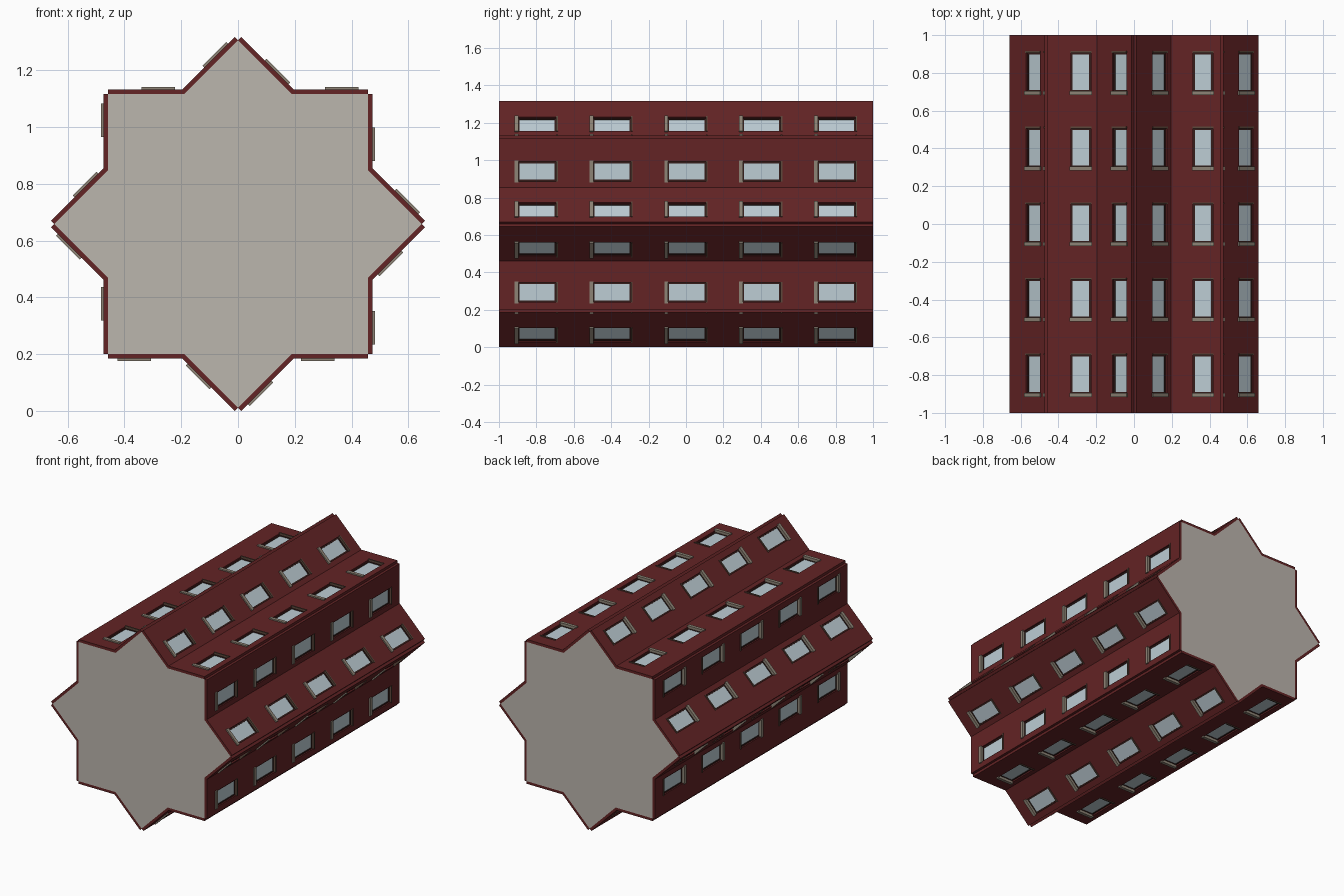
import bpy, bmesh, math
from mathutils import Matrix, Vector

if "Cube" in bpy.data.objects:
    bpy.data.objects.remove(bpy.data.objects["Cube"])

A = 0.457            # half width of the two squares that make the star
T = 0.017            # wall thickness
CZ = A * math.sqrt(2) + T * math.sqrt(0.5)   # height of the axis
INNER = A * math.tan(math.pi / 8)            # star notch, measured along a side
MID = (A + INNER) / 2
HALF = (A - INNER) / 2
WU = 0.042           # window offset across the wall
OU, OY = 0.0525, 0.103                       # window opening half sizes
ROWS = [-0.796 + 0.4 * i for i in range(5)]


def material(name, rgb):
    m = bpy.data.materials.new(name)
    m.diffuse_color = (*rgb, 1)
    m.use_nodes = True
    m.node_tree.nodes["Principled BSDF"].inputs["Base Color"].default_value = m.diffuse_color
    return m


brick = material("brick red", (0.125, 0.017, 0.018))
stone = material("sill stone", (0.27, 0.23, 0.18))
dark = material("dark frame", (0.035, 0.012, 0.010))
brown = material("brown trim", (0.11, 0.065, 0.045))
pane = material("pale glass", (0.51, 0.61, 0.66))
grey = material("end grey", (0.50, 0.465, 0.42))


def finish(name, bm, mat):
    bmesh.ops.recalc_face_normals(bm, faces=bm.faces)
    me = bpy.data.meshes.new(name)
    bm.to_mesh(me)
    bm.free()
    me.materials.append(mat)
    ob = bpy.data.objects.new(name, me)
    bpy.context.collection.objects.link(ob)


def box(bm, u0, u1, y0, y1, n0, n1):
    m = Matrix.Translation(((u0 + u1) / 2, (y0 + y1) / 2, (n0 + n1) / 2))
    bmesh.ops.create_cube(bm, size=1, matrix=m @ Matrix.Diagonal((u1 - u0, y1 - y0, n1 - n0, 1)))


def around(name, build, mat):
    """Repeat one wall part on all 16 faces of the star."""
    bm = bmesh.new()
    for k in range(8):
        th = k * math.pi / 4
        t = Vector((math.cos(th), 0, -math.sin(th)))
        n = Vector((math.sin(th), 0, math.cos(th)))
        for side in (-1, 1):
            o = Vector((0, 0, CZ)) + n * A + t * MID * side
            m = Matrix((t, (0, 1, 0), n)).transposed().to_4x4()
            m.translation = o
            part = bmesh.new()
            build(part)
            part.transform(m)
            tmp = bpy.data.meshes.new("tmp")
            part.to_mesh(tmp)
            part.free()
            bm.from_mesh(tmp)
            bpy.data.meshes.remove(tmp)
    finish(name, bm, mat)


# Wall panel: a grid with the window cells left open, then thickened
def wall(bm):
    us = [-HALF, WU - OU, WU + OU, HALF]
    ys = [-1] + [c + s * OY for c in ROWS for s in (-1, 1)] + [1]
    v = [[bm.verts.new((u, y, 0)) for y in ys] for u in us]
    for i in range(3):
        for j in range(len(ys) - 1):
            if not (i == 1 and j % 2 == 1):
                bm.faces.new((v[i][j], v[i + 1][j], v[i + 1][j + 1], v[i][j + 1]))
    ext = bmesh.ops.extrude_face_region(bm, geom=bm.faces[:], use_keep_orig=True)
    for e in ext["geom"]:
        if isinstance(e, bmesh.types.BMVert):
            e.co.z = T


def glass(bm):
    for c in ROWS:
        box(bm, WU - OU, WU + OU, c - OY, c + OY, 0.0005, 0.005)


def frame(bm):
    w, d = 0.009, 0.008
    for c in ROWS:
        for s in (-1, 1):
            u, y = WU + s * (OU - w / 2), c + s * (OY - w / 2)
            box(bm, u - w / 2, u + w / 2, c - OY, c + OY, 0.001, d)
            box(bm, WU - OU + w, WU + OU - w, y - w / 2, y + w / 2, 0.001, d)


def sill(bm):
    for c in ROWS:
        box(bm, WU - 0.059, WU + 0.059, c - OY - 0.017, c - OY + 0.004, 0.004, T + 0.008)


def header(bm):
    for c in ROWS:
        box(bm, WU - 0.055, WU + 0.055, c + OY - 0.001, c + OY + 0.008, 0.004, T + 0.005)


around("walls", wall, brick)
around("window_glass", glass, pane)
around("window_frames", frame, dark)
around("window_sills", sill, stone)
around("window_headers", header, brown)

# Star-shaped end plates
for name, y in (("front_end", -1.0), ("back_end", 0.99)):
    bm = bmesh.new()
    ring = []
    for k in range(16):
        r = A * math.sqrt(2) if k % 2 == 0 else math.hypot(A, INNER)
        a = k * math.pi / 8
        ring.append(bm.verts.new((r * math.sin(a), y, CZ + r * math.cos(a))))
    f = bm.faces.new(ring)
    ext = bmesh.ops.extrude_face_region(bm, geom=[f], use_keep_orig=True)
    for e in ext["geom"]:
        if isinstance(e, bmesh.types.BMVert):
            e.co.y += 0.01
    finish(name, bm, grey)
